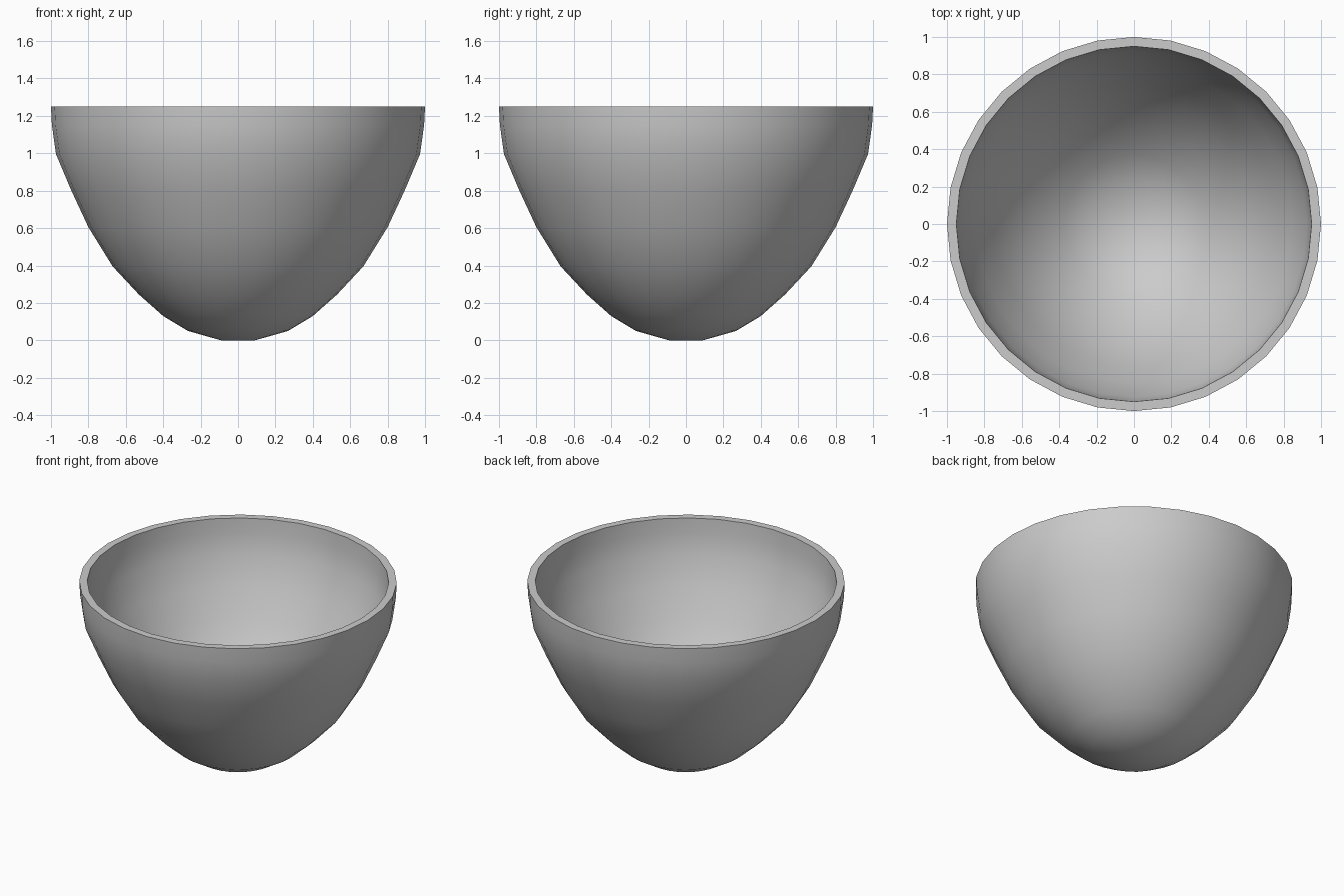
import bpy, bmesh, math
from mathutils import Vector

if "Cube" in bpy.data.objects:
    bpy.data.objects.remove(bpy.data.objects["Cube"])

SIDES = 32
WALL = 0.05

# Outer profile (radius, height) from the base up to the rim
outer = [Vector(p) for p in [(0.09, 0), (0.267, 0.05), (0.40, 0.13), (0.53, 0.245),
         (0.67, 0.395), (0.80, 0.605), (0.893, 0.805), (0.973, 0.995),
         (0.995, 1.15), (1.0, 1.25)]]

# Inner profile: outer one pushed inwards by the wall thickness
inner = []
for i, p in enumerate(outer):
    t = (outer[min(i + 1, len(outer) - 1)] - outer[max(i - 1, 0)]).normalized()
    inner.append(p + Vector((-t.y, t.x)) * WALL)
inner[0] = Vector((0.08, WALL))
inner[-1] = Vector((1.0 - WALL, 1.25))

# Lathe the closed wall section
bm = bmesh.new()
rings = []
for r, z in outer + inner[::-1]:
    rings.append([bm.verts.new((r * math.cos(a), r * math.sin(a), z))
                  for a in (2 * math.pi * k / SIDES for k in range(SIDES))])
for lo, hi in zip(rings, rings[1:]):
    for k in range(SIDES):
        n = (k + 1) % SIDES
        bm.faces.new((lo[k], lo[n], hi[n], hi[k]))
bm.faces.new(rings[0][::-1])
bm.faces.new(rings[-1])
bmesh.ops.recalc_face_normals(bm, faces=bm.faces[:])

mesh = bpy.data.meshes.new("bowl")
bm.to_mesh(mesh)
bm.free()
bowl = bpy.data.objects.new("bowl", mesh)
bpy.context.collection.objects.link(bowl)

# Smooth walls, crisp rim
bpy.context.view_layer.objects.active = bowl
bowl.select_set(True)
bpy.ops.object.shade_smooth_by_angle(angle=math.radians(40))
